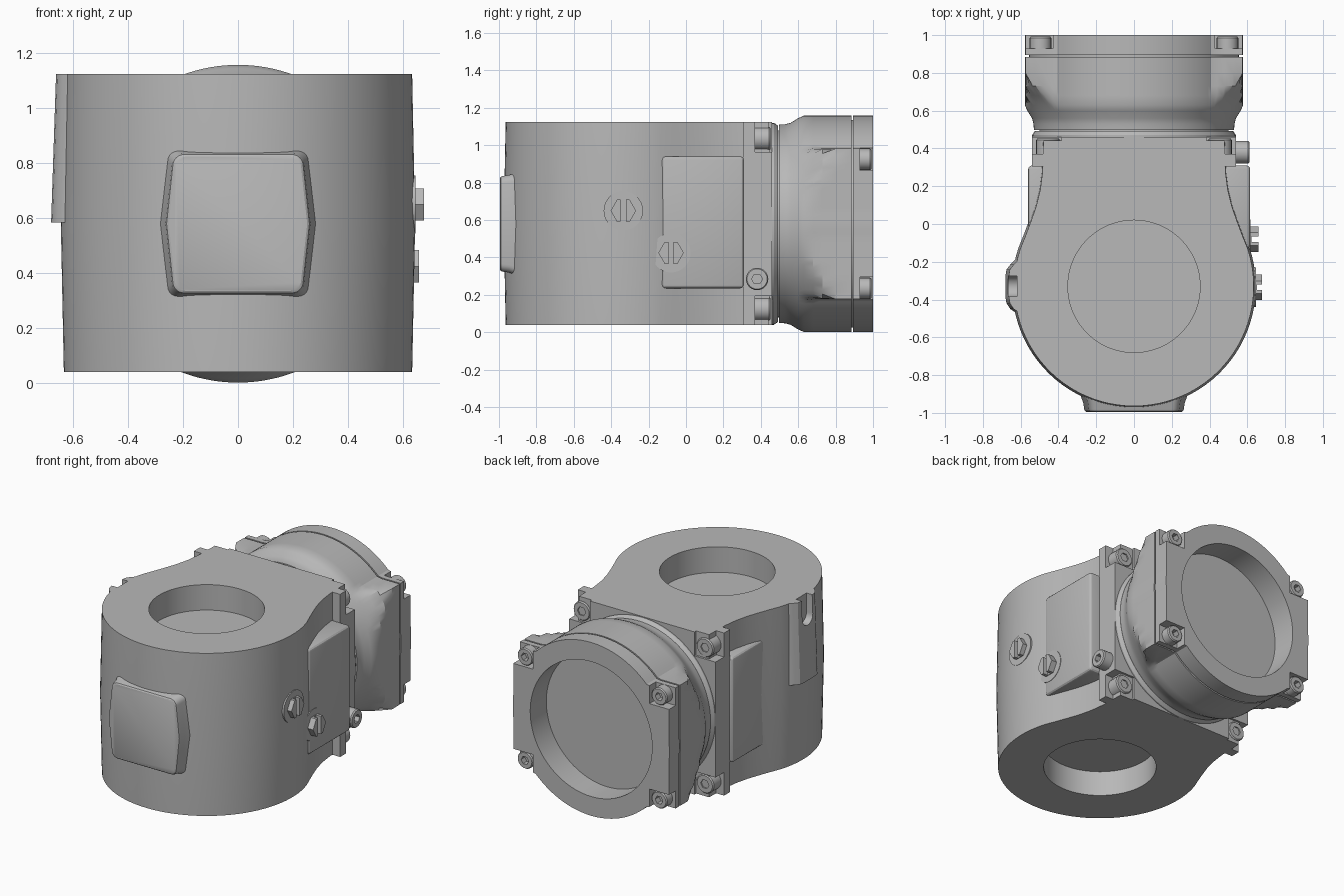
import bpy, bmesh
from math import sin, cos, pi, radians

if "Cube" in bpy.data.objects:
    bpy.data.objects.remove(bpy.data.objects["Cube"], do_unlink=True)

grey = bpy.data.materials.new("cast grey")
grey.use_nodes = True
grey.diffuse_color = (0.48, 0.48, 0.48, 1)
grey.node_tree.nodes["Principled BSDF"].inputs["Base Color"].default_value = grey.diffuse_color

MID = 0.58          # height of the horizontal axis
BORE_Y = -0.33      # centre of the vertical bore
SIDES = [(sx, sz) for sx in (-1, 1) for sz in (-1, 1)]
parts = []


def place(axis, u, v, w):
    return {"X": (w, u, v), "Y": (u, w, v), "Z": (u, v, w)}[axis]


def loft(name, rings):
    """Skin equal-length rings of points and cap both ends."""
    bm = bmesh.new()
    loops = [[bm.verts.new(p) for p in ring] for ring in rings]
    n = len(loops[0])
    for a, b in zip(loops, loops[1:]):
        for i in range(n):
            j = (i + 1) % n
            bm.faces.new((a[i], a[j], b[j], b[i]))
    bm.faces.new(loops[0])
    bm.faces.new(loops[-1])
    bmesh.ops.recalc_face_normals(bm, faces=bm.faces)
    mesh = bpy.data.meshes.new(name)
    bm.to_mesh(mesh)
    bm.free()
    mesh.materials.append(grey)
    obj = bpy.data.objects.new(name, mesh)
    bpy.context.collection.objects.link(obj)
    parts.append(obj)
    return obj


def circle(axis, u, v, w, r, n=64):
    return [place(axis, u + r * cos(2 * pi * i / n), v + r * sin(2 * pi * i / n), w) for i in range(n)]


def cylinder(name, axis, u, v, w0, w1, r, n=64):
    return loft(name, [circle(axis, u, v, w, r, n) for w in (w0, w1)])


def bake(obj):
    """Replace the mesh with its modified result."""
    graph = bpy.context.evaluated_depsgraph_get()
    mesh = bpy.data.meshes.new_from_object(obj.evaluated_get(graph))
    obj.modifiers.clear()
    obj.data = mesh


def box(name, x, y, z, bevel=0):
    obj = loft(name, [[(x[0], y[0], h), (x[1], y[0], h), (x[1], y[1], h), (x[0], y[1], h)] for h in z])
    if bevel:
        mod = obj.modifiers.new("round", "BEVEL")
        mod.width, mod.segments = bevel, 3
        bake(obj)
    return obj


def cut(obj, cutter):
    mod = obj.modifiers.new("cut", "BOOLEAN")
    mod.operation, mod.solver, mod.object = "DIFFERENCE", "EXACT", cutter
    bake(obj)
    parts.remove(cutter)
    bpy.data.objects.remove(cutter, do_unlink=True)


def span(a, b, side):
    return sorted((a * side, b * side))


def socket_bolt(name, axis, u, v, w0, w1, r):
    """Cap screw with a hexagonal socket in its top."""
    def hexagon(w):
        pts = []
        for i in range(24):
            t = 2 * pi * i / 24
            s = 0.42 * r / cos(t % (pi / 3) - pi / 6)
            pts.append(place(axis, u + s * cos(t), v + s * sin(t), w))
        return pts
    rim = w1 - 0.008
    return loft(name, [circle(axis, u, v, w0, r, 24), circle(axis, u, v, rim, r, 24),
                       circle(axis, u, v, w1, r * 0.9, 24), hexagon(w1), hexagon(w1 - 0.04)])


# Main housing: round nose running into a narrower neck, drafted from mid height
R = 0.645
half = [(R * cos(radians(a)), BORE_Y + R * sin(radians(a))) for a in range(-90, 19, 4)]
half += [(0.585, -0.06), (0.555, 0.02), (0.527, 0.1), (0.505, 0.19), (0.492, 0.29), (0.488, 0.455)]
outline = half + [(-x, y) for x, y in reversed(half[1:])]


def housing_ring(z, s):
    return [(x * s, BORE_Y + (y - BORE_Y) * s, z) for x, y in outline]


housing = loft("housing", [housing_ring(0.04, 0.983), housing_ring(MID, 1), housing_ring(1.125, 0.983)])
cut(housing, cylinder("bore_cutter", "Z", 0, BORE_Y, 0.955, 1.3, 0.35, 96))
cut(housing, cylinder("bore_cutter", "Z", 0, BORE_Y, -0.2, 0.21, 0.35, 96))

# Front pad with flared foot
pad_mesh = box("pad_outline", (-0.25, 0.25), (-0.1, 0.1), (0, 1))
parts.remove(pad_mesh)
bpy.data.objects.remove(pad_mesh, do_unlink=True)
pad = []
for cx, cz, start in ((0.2, 0.215, 0), (-0.2, 0.215, 90), (-0.2, -0.215, 180), (0.2, -0.215, 270)):
    for a in range(0, 91, 15):
        t = radians(start + a)
        pad.append((cx + 0.042 * cos(t), cz + 0.042 * sin(t)))
    if start in (90, 270):
        pad.append((0.265 if start == 270 else -0.265, 0))
loft("front_pad", [[(x * s, y, MID + z * s) for x, z in pad]
                   for y, s in ((-0.84, 1.13), (-0.915, 1.06), (-0.945, 1.015), (-0.98, 0.995),
                                (-0.99, 0.98), (-0.995, 0.95))])

# Side tab with an open slot at its top
tab_half = [(-0.5, -0.52), (-0.625, -0.47), (-0.655, -0.45), (-0.675, -0.42), (-0.68, -0.39),
            (-0.68, -0.27), (-0.675, -0.24), (-0.655, -0.215), (-0.63, -0.19), (-0.5, -0.14)]
tab = loft("side_tab", [[(x + d, y, z) for x, y in tab_half] for z, d in ((0.585, 0), (1.125, 0.018))])
for target in (tab, housing):
    cut(target, box("slot_cutter", (-0.8, -0.62), (-0.385, -0.275), (1.0, 1.3)))
    cut(target, cylinder("slot_cutter", "X", -0.33, 1.0, -0.8, -0.62, 0.055, 32))

# Raised side panels on the neck
box("left_panel", (0.4, 0.615), (-0.13, 0.31), (0.235, 0.94), 0.02)
box("right_panel", (-0.56, -0.4), (-0.13, 0.31), (0.235, 0.94), 0.02)

# Housing flange with corner pockets and cap screws
flange = box("housing_flange", (-0.54, 0.54), (0.305, 0.46), (0.04, 1.125))
for sx, sz in SIDES:
    zs = [MID + h for h in span(0.385, 0.7, sz)]
    cut(flange, box("pocket_cutter", span(0.385, 0.7, sx), (0.37, 0.6), zs))
    socket_bolt("flange_bolt", "Y", 0.455 * sx, MID + 0.455 * sz, 0.36, 0.452, 0.063)
loft("flange_spigot", [circle("Y", 0, MID, y, r, 96) for y, r in ((0.44, 0.54), (0.47, 0.54), (0.492, 0.525))])
socket_bolt("side_bolt", "X", 0.38, 0.285, 0.5, 0.612, 0.06)


# Rear adapter: round body with square lugs, groove and dished face
def adapter_ring(y, limit):
    pts = []
    for i in range(144):
        t = radians(2.5 * i)
        c, s = max(abs(cos(t)), 1e-6), max(abs(sin(t)), 1e-6)
        lug = min(0.575 / c, 0.575 * 0.7002 / s)
        r = min(max(0.578, lug), limit)
        pts.append((r * cos(t), y, MID + r * sin(t)))
    return pts


adapter = loft("rear_adapter", [adapter_ring(y, r) for y, r in (
    (0.485, 0.50), (0.498, 0.50), (0.498, 0.53), (0.53, 0.532), (0.56, 0.54), (0.6, 0.565), (0.63, 0.578),
    (0.68, 0.615), (0.73, 0.655), (0.8, 0.72), (0.884, 0.72), (0.884, 0.555), (0.894, 0.555),
    (0.894, 0.72), (1.0, 0.72))])
cut(adapter, cylinder("dish_cutter", "Y", 0, MID, 0.83, 1.2, 0.45, 96))
for sx, sz in SIDES:
    zs = [MID + h for h in span(0.285, 0.6, sz)]
    cut(adapter, box("notch_cutter", span(0.43, 0.7, sx), (0.93, 1.2), zs))
    socket_bolt("adapter_bolt", "Y", 0.495 * sx, MID + 0.345 * sz, 0.92, 0.992, 0.057)

# Slotted hexagonal oil plugs on round seats
for y, z, seat, tip in ((-0.335, 0.65, 0.646, 0.677), (-0.08, 0.425, 0.618, 0.658)):
    cylinder("plug_seat", "X", y, z, 0.5, seat, 0.105, 48)
    plug = cylinder("oil_plug", "X", y, z, seat - 0.03, tip, 0.068, 6)
    cut(plug, box("slot_cutter", (seat + 0.004, 1), (y - 0.014, y + 0.014), (z - 0.2, z + 0.2)))

# Smooth curved skins, keep edges crisp
bpy.ops.object.select_all(action="DESELECT")
for obj in parts:
    obj.select_set(True)
bpy.context.view_layer.objects.active = parts[0]
bpy.ops.object.shade_smooth_by_angle(angle=radians(28))
